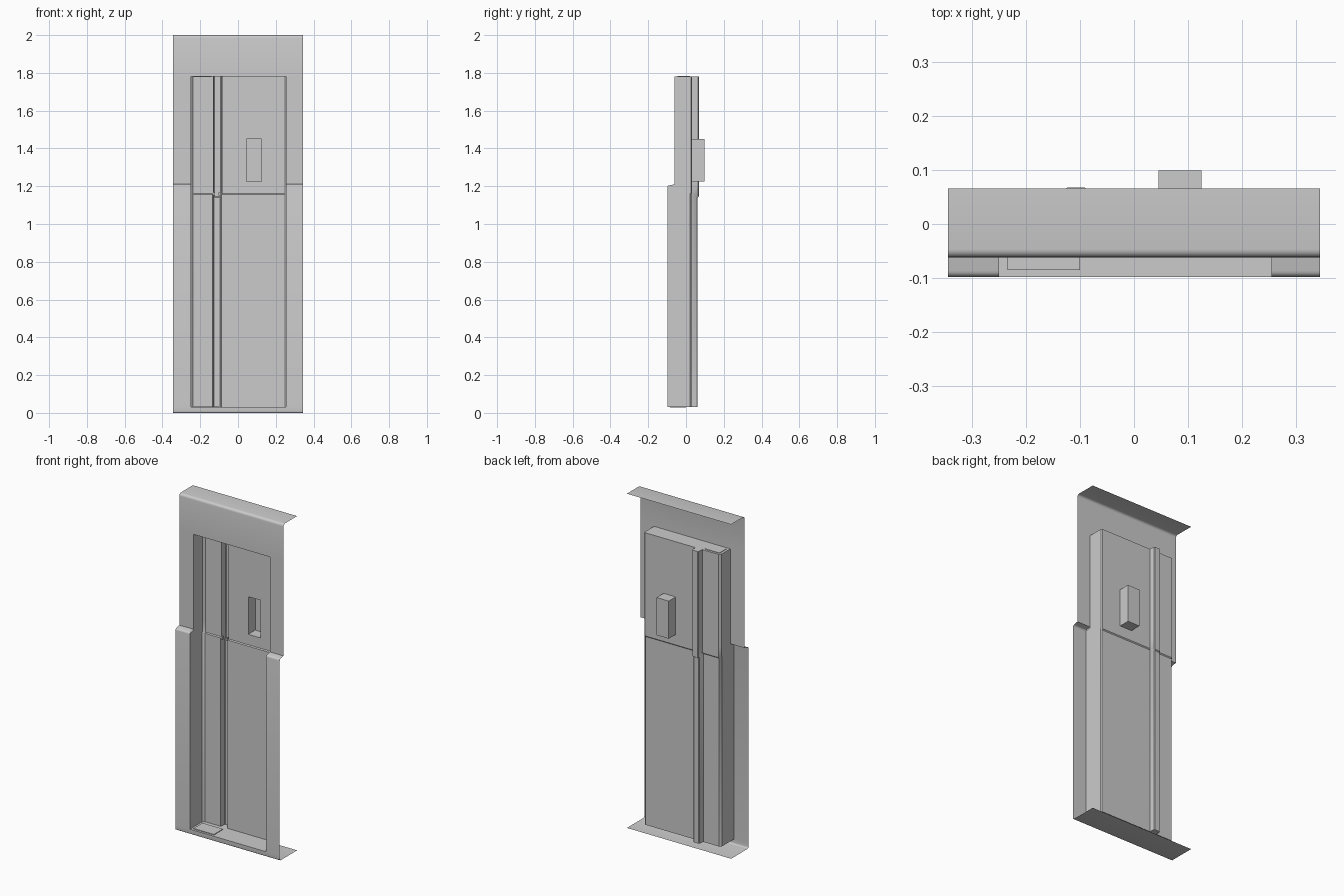
import bpy, bmesh, math

if "Cube" in bpy.data.objects:
    bpy.data.objects.remove(bpy.data.objects["Cube"])

XL, XR, HW = -0.25, 0.255, 0.345      # pocket sides, half width
ZB, ZT = 0.03, 1.78                   # pocket floor and top
YU, YL, YB = -0.062, -0.098, 0.066    # upper front, lower front, flange back


def finish(name, bm):
    bmesh.ops.remove_doubles(bm, verts=bm.verts, dist=1e-5)
    me = bpy.data.meshes.new(name)
    bm.to_mesh(me)
    bm.free()
    ob = bpy.data.objects.new(name, me)
    bpy.context.collection.objects.link(ob)
    bpy.context.view_layer.objects.active = ob
    ob.select_set(True)
    bpy.ops.object.shade_smooth_by_angle(angle=math.radians(35))
    ob.select_set(False)
    return ob


def grid(bm, rows, skip=lambda r, c: False):
    vs = [[bm.verts.new(p) for p in row] for row in rows]
    for r in range(len(vs) - 1):
        for c in range(len(vs[r]) - 1):
            if not skip(r, c):
                bm.faces.new((vs[r][c], vs[r + 1][c], vs[r + 1][c + 1], vs[r][c + 1]))
    return vs


def arc(cy, cz, rad, a0, a1, n=4):
    angs = [math.radians(a0 + (a1 - a0) * i / n) for i in range(n + 1)]
    return [(cy + rad * math.cos(a), cz + rad * math.sin(a)) for a in angs]


def box(name, x0, x1, y0, y1, z0, z1, open_front=False):
    bm = bmesh.new()
    bmesh.ops.create_cube(bm, size=1)
    for v in bm.verts:
        v.co = [a if c < 0 else b for c, a, b in zip(v.co, (x0, y0, z0), (x1, y1, z1))]
    bm.normal_update()
    if open_front:
        front = [f for f in bm.faces if f.normal.y < -0.9]
        bmesh.ops.delete(bm, geom=front, context='FACES')
    return finish(name, bm)


# Front sheet: side profile (y, z) swept across x, with the pocket opening left out
R = 0.015
profile = [(YB, 2.0)] + arc(YU + R, 2 - R, R, 90, 180) + [(YU, ZT), (YU, 1.212)]
profile += arc(YL + 0.012, 1.195, 0.012, 90, 180) + [(YL, ZB)]
profile += arc(YL + 0.008, 0.008, 0.008, 180, 270) + [(YB, 0.0)]
rows = [[(x, y, z) for x in (-HW, XL, XR, HW)] for y, z in profile]
bm = bmesh.new()
grid(bm, rows, lambda r, c: c == 1 and ZB - 1e-4 <= profile[r + 1][1] and profile[r][1] <= ZT + 1e-4)
finish("front_sheet", bm)

# Pocket: plan profile (x, y) with a rear channel, run down through a slanted seam
def plan(front, back, ridge, dx):
    return [(XL, front), (XL, back - 0.012), (XL + 0.012, back),
            (-0.131 - dx, back), (-0.128 - dx, ridge - 0.004), (-0.124 - dx, ridge),
            (-0.092 - dx, ridge), (-0.088 - dx, ridge - 0.004), (-0.085 - dx, back),
            (0.045, back), (0.125, back), (XR - 0.006, back), (XR, back - 0.006), (XR, front)]


def seam(y, off):
    return 1.21 - max(0, y - YU) * 0.5 - off


upper, lower = plan(YU, 0.033, 0.068, 0), plan(YL, 0.028, 0.062, 0.003)
rows = [[(x, y, z) for x, y in upper] for z in (ZT, 1.45, 1.225)]
rows.append([(x, y, seam(y, 0)) for x, y in upper])
rows.append([(x, y, seam(y, 0.008)) for x, y in lower])
rows.append([(x, y, ZB) for x, y in lower])
bm = bmesh.new()
vs = grid(bm, rows, lambda r, c: r == 1 and c == 9)
bm.faces.new(vs[0])
bm.faces.new(vs[-1][::-1])
finish("pocket", bm)

# Recessed box opening through the pocket back
box("rear_recess", 0.045, 0.125, 0.033, 0.099, 1.225, 1.45, open_front=True)

# Thin pads on the pocket top and floor
box("top_pad", -0.235, -0.14, -0.045, 0.02, ZT - 0.002, ZT + 0.003)
box("floor_pad", -0.235, -0.1, -0.085, 0.0, ZB - 0.002, ZB + 0.004)

# Small clips at the channel seam
for i, x in enumerate((-0.127, -0.097)):
    box(f"seam_clip_{i}", x - 0.005, x + 0.005, 0.028, 0.04, 1.15, 1.168)
